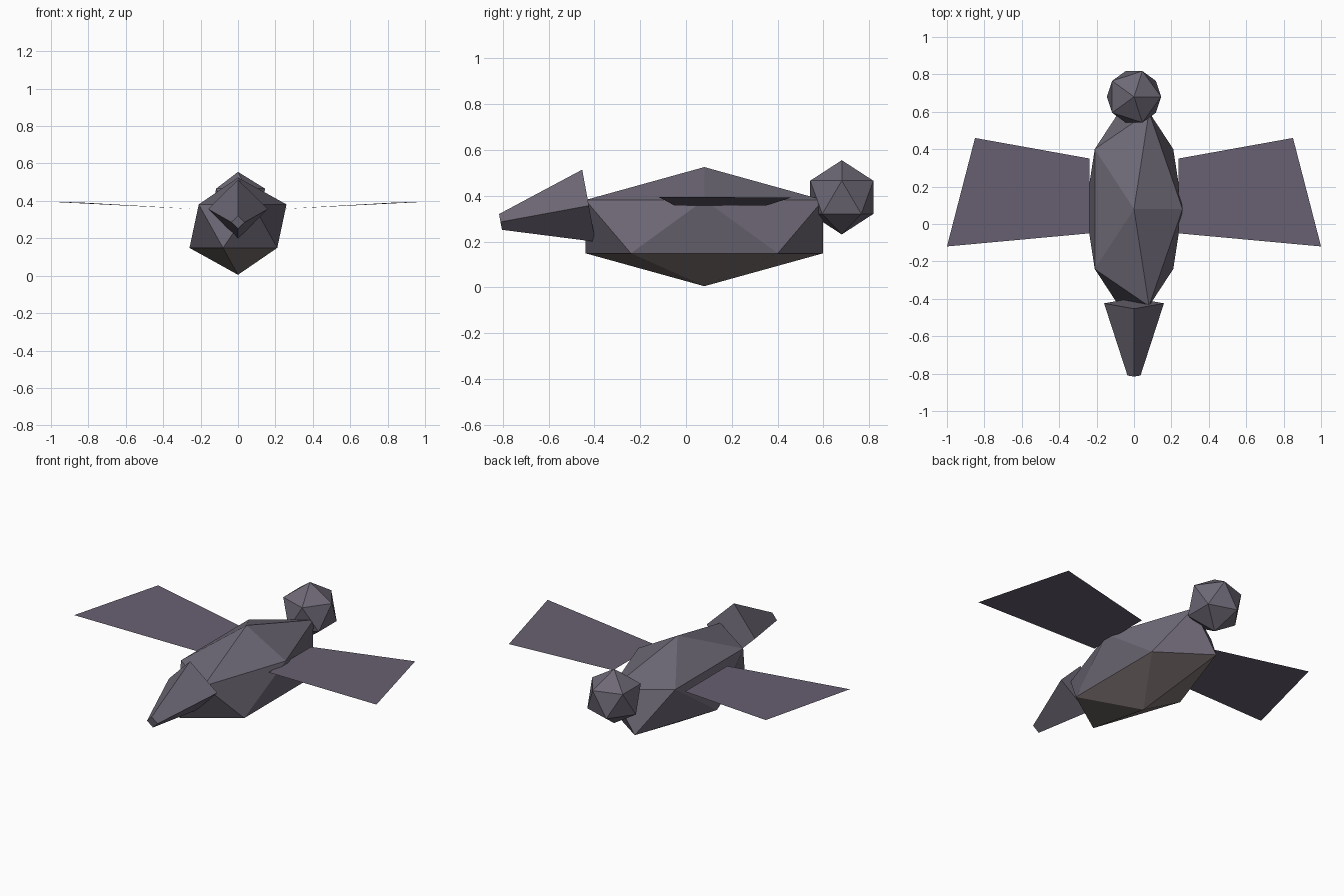
import bpy
import math

if "Cube" in bpy.data.objects:
    bpy.data.objects.remove(bpy.data.objects["Cube"])


def material(name, color):
    m = bpy.data.materials.new(name)
    m.diffuse_color = (*color, 1)
    m.use_nodes = True
    m.node_tree.nodes["Principled BSDF"].inputs["Base Color"].default_value = m.diffuse_color
    return m


slate = material("slate", (0.155, 0.14, 0.18))
wing_grey = material("wing_grey", (0.14, 0.115, 0.165))
belly_brown = material("belly_brown", (0.22, 0.18, 0.18))


def ico(name, location, scale):
    bpy.ops.mesh.primitive_ico_sphere_add(subdivisions=1, radius=1, location=location)
    ob = bpy.context.object
    ob.name = name
    ob.scale = scale
    ob.data.materials.append(slate)
    return ob


# Body with a lighter belly on the lowest fan of faces
body = ico("body", (0, 0.08, 0.265), (0.29, 0.61, 0.26))
body.data.materials.append(belly_brown)
for p in body.data.polygons:
    if p.center.z < -0.5:
        p.material_index = 1

# Head
ico("head", (0, 0.68, 0.393), (0.162, 0.162, 0.162))

# Tapered four-sided tail
bpy.ops.mesh.primitive_cone_add(vertices=4, radius1=0.16, radius2=0.035, depth=0.392,
                                location=(0, -0.617, 0.321),
                                rotation=(math.radians(100.4), 0, 0))
tail = bpy.context.object
tail.name = "tail"
tail.data.materials.append(slate)

# Thin flat wings, mirrored left and right
outline = [(0.238, 0.35, 0.357), (0.238, -0.05, 0.357), (1.0, -0.12, 0.395), (0.85, 0.46, 0.392)]
for side, name in ((1, "right_wing"), (-1, "left_wing")):
    face = (3, 2, 1, 0) if side < 0 else (0, 1, 2, 3)
    mesh = bpy.data.meshes.new(name)
    mesh.from_pydata([(side * x, y, z) for x, y, z in outline], [], [face])
    mesh.materials.append(wing_grey)
    bpy.context.collection.objects.link(bpy.data.objects.new(name, mesh))
